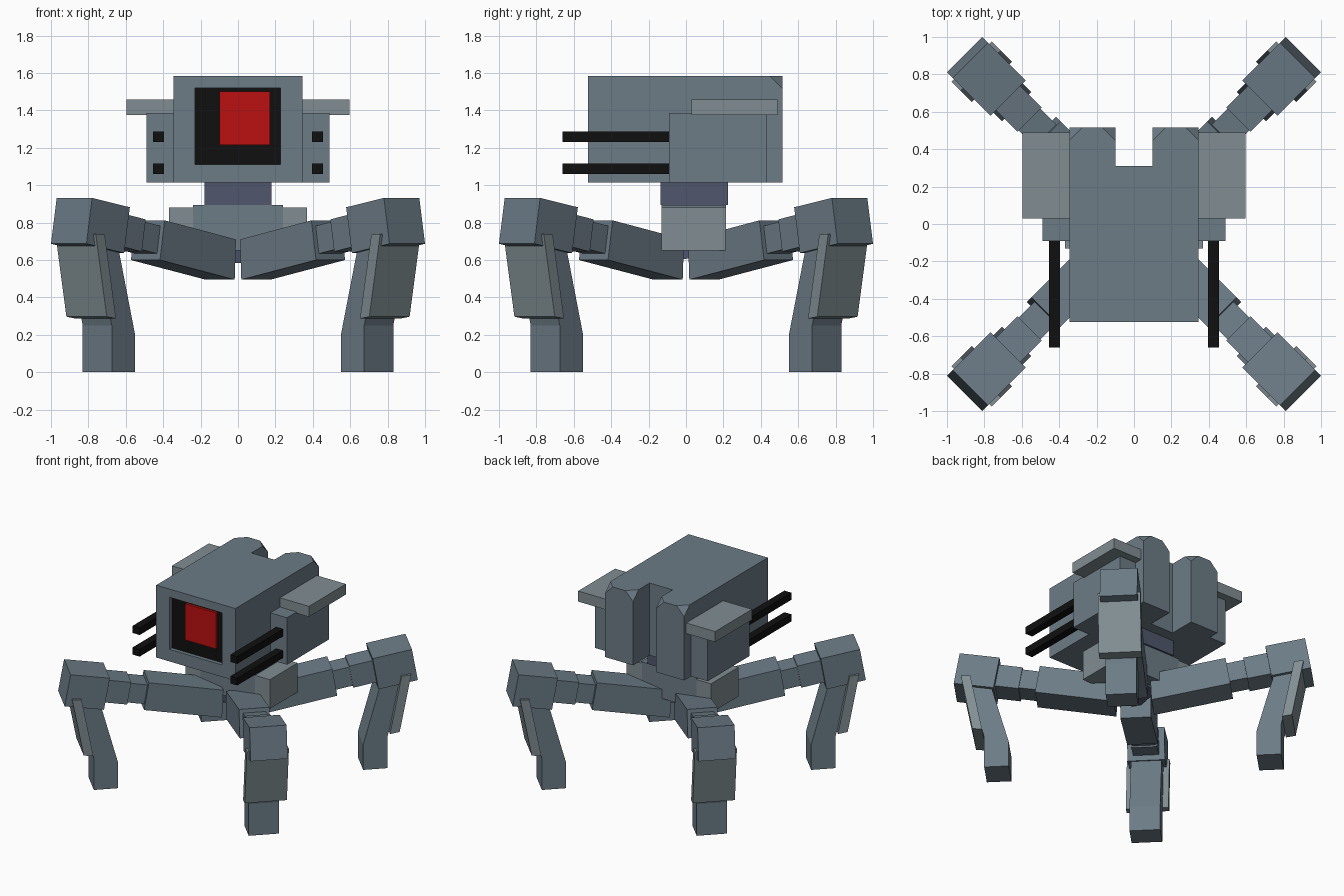
import bpy, bmesh, math
from mathutils import Matrix, Vector

if "Cube" in bpy.data.objects:
    bpy.data.objects.remove(bpy.data.objects["Cube"])


def material(name, rgb):
    m = bpy.data.materials.new(name)
    m.diffuse_color = (*rgb, 1)
    m.use_nodes = True
    m.node_tree.nodes["Principled BSDF"].inputs["Base Color"].default_value = m.diffuse_color
    return m


SLATE = material("slate", (0.15, 0.20, 0.24))
PLATE = material("pale_plate", (0.22, 0.27, 0.29))
NAVY = material("navy", (0.08, 0.095, 0.15))
BLACK = material("black", (0.005, 0.005, 0.005))
RED = material("red", (0.5, 0.005, 0.005))


def finish(name, bm, mat, matrix=None):
    bmesh.ops.recalc_face_normals(bm, faces=bm.faces)
    me = bpy.data.meshes.new(name)
    bm.to_mesh(me)
    bm.free()
    me.materials.append(mat)
    ob = bpy.data.objects.new(name, me)
    bpy.context.collection.objects.link(ob)
    if matrix:
        ob.matrix_world = matrix
    return ob


def prism(points, direction):
    """Closed profile extruded along a vector."""
    bm = bmesh.new()
    face = bm.faces.new([bm.verts.new(p) for p in points])
    ext = bmesh.ops.extrude_face_region(bm, geom=[face], use_keep_orig=True)
    verts = [g for g in ext["geom"] if isinstance(g, bmesh.types.BMVert)]
    bmesh.ops.translate(bm, verts=verts, vec=direction)
    bmesh.ops.recalc_face_normals(bm, faces=bm.faces)
    return bm


def box(name, x, y, z, mat):
    pts = [(x[0], y[0], z[0]), (x[1], y[0], z[0]), (x[1], y[1], z[0]), (x[0], y[1], z[0])]
    return finish(name, prism(pts, (0, 0, z[1] - z[0])), mat)


# Head: U-shaped plan, clipped rear top corners, recessed front window
plan = [(-0.345, -0.525), (0.345, -0.525), (0.345, 0.515), (0.1, 0.515),
        (0.1, 0.31), (-0.1, 0.31), (-0.1, 0.515), (-0.345, 0.515)]
bm = prism([(x, y, 1.015) for x, y in plan], (0, 0, 0.57))
corners = [v for v in bm.verts if v.co.y > 0.5 and v.co.z > 1.5]
bmesh.ops.bevel(bm, geom=corners, offset=0.068, segments=1, profile=0.5, affect='VERTICES')
front = min(bm.faces, key=lambda f: f.calc_center_median().y)
bmesh.ops.inset_region(bm, faces=[front], thickness=0.06)
for v in front.verts:
    v.co.x = 0.227 if v.co.x > 0 else -0.23
    v.co.z = 1.52 if v.co.z > 1.3 else 1.11
window = bmesh.ops.extrude_discrete_faces(bm, faces=[front])["faces"][0]
bmesh.ops.translate(bm, verts=window.verts, vec=(0, 0.05, 0))
finish("head", bm, SLATE)
box("eye_screen", (-0.23, 0.227), (-0.495, -0.47), (1.11, 1.52), BLACK)
box("eye_lens", (-0.1, 0.17), (-0.515, -0.49), (1.215, 1.5), RED)

# Neck and body
box("neck", (-0.18, 0.18), (-0.135, 0.225), (0.895, 1.02), NAVY)
box("body", (-0.24, 0.24), (-0.13, 0.215), (0.65, 0.893), SLATE)
finish("belly", prism([(-0.12, -0.11, 0.585), (-0.12, 0.12, 0.63),
                       (-0.12, 0.12, 0.66), (-0.12, -0.12, 0.66)], (0.24, 0, 0)), NAVY)

# Side pods, wings, guns and hip blocks
for side, s in (("left", -1), ("right", 1)):
    def span(a, b):
        return sorted((s * a, s * b))
    box(f"{side}_pod", span(0.34, 0.49), (-0.09, 0.43), (1.015, 1.385), SLATE)
    box(f"{side}_wing", span(0.34, 0.597), (0.03, 0.49), (1.375, 1.458), PLATE)
    box(f"{side}_hip_block", span(0.235, 0.368), (-0.13, 0.215), (0.65, 0.88), PLATE)
    for level, z in (("lower", 1.06), ("upper", 1.23)):
        box(f"{side}_{level}_gun", span(0.395, 0.455), (-0.66, -0.08), (z, z + 0.057), BLACK)

# Leg parts: side profile (reach, height), width, material
LEG = {
    "thigh": ([(0.135, 0.495), (0.70, 0.60), (0.665, 0.812), (0.125, 0.71)], 0.22, SLATE),
    "upper_arm": ([(0.66, 0.628), (1.0, 0.69), (0.975, 0.84), (0.64, 0.777)], 0.165, SLATE),
    "arm_sleeve": ([(0.82, 0.645), (1.0, 0.678), (0.97, 0.85), (0.79, 0.817)], 0.185, SLATE),
    "knee": ([(0.995, 0.637), (1.28, 0.687), (1.237, 0.932), (0.952, 0.882)], 0.268, SLATE),
    "foot": ([(0.888, 0), (1.064, 0), (1.064, 0.25), (1.19, 0.72), (1.03, 0.72),
              (0.888, 0.2)], 0.22, SLATE),
    "shin_plate": ([(1.075, 0.287), (1.145, 0.297), (1.228, 0.74), (1.16, 0.735)], 0.305, PLATE),
}
for leg, angle in (("back_right", 45), ("back_left", 135), ("front_left", 225), ("front_right", 315)):
    turn = Matrix.Rotation(math.radians(angle), 4, 'Z')
    for part, (profile, width, mat) in LEG.items():
        bm = prism([(r, -width / 2, z) for r, z in profile], (0, width, 0))
        finish(f"{leg}_{part}", bm, mat, turn)
